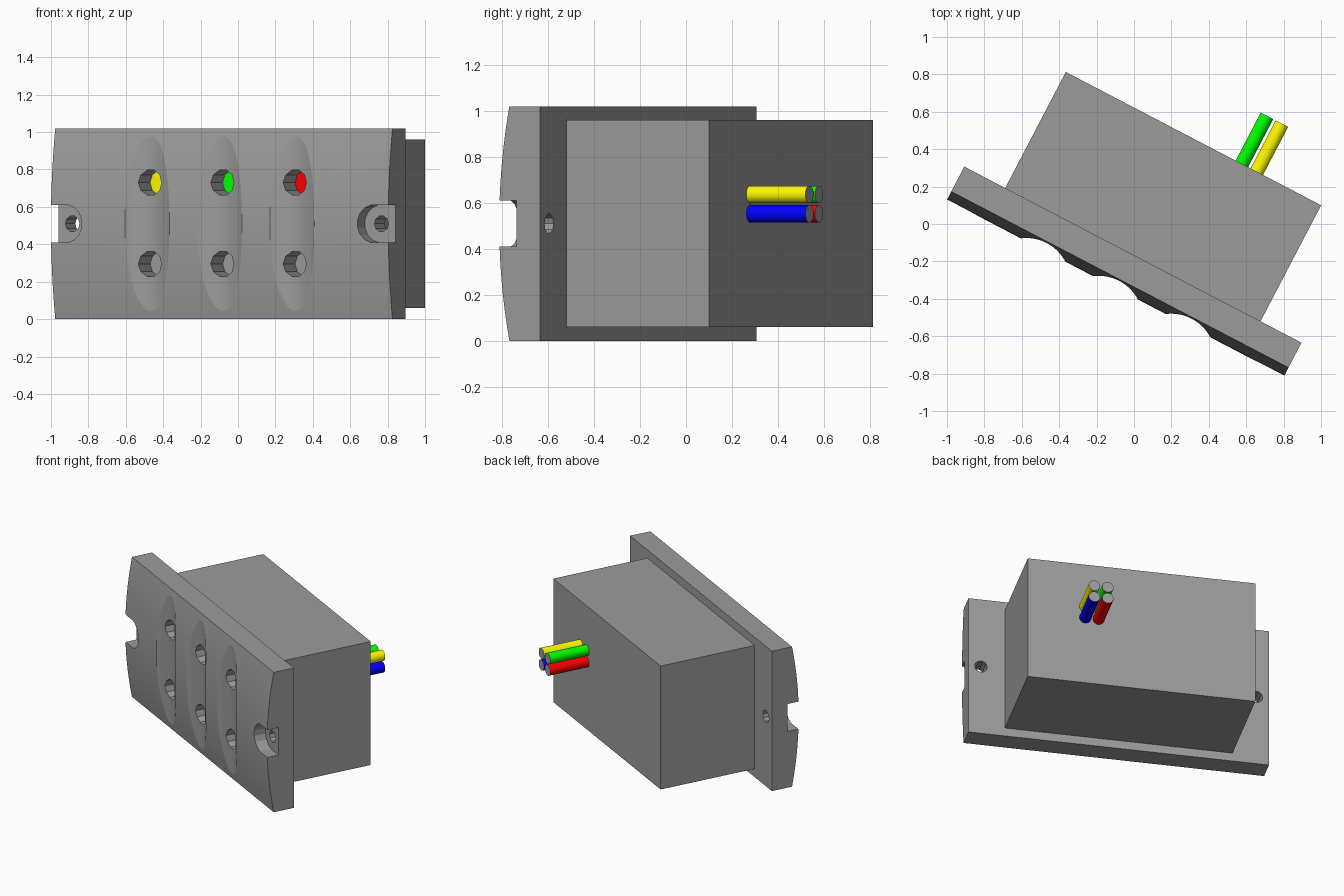
import bpy, bmesh, math
from mathutils import Matrix, Vector

if "Cube" in bpy.data.objects:
    bpy.data.objects.remove(bpy.data.objects["Cube"])

# Local frame: x along the face plate, y towards the back (0 = back of plate), z up
TURN = math.radians(-27.57)
CENTRE = (-0.006, -0.164, 0)
MID_Z = 0.51
HALF_LEN = 1.017
COLOURS = {"yellow": (1, 0.95, 0, 1), "green": (0, 1, 0, 1), "red": (1, 0, 0, 1),
           "blue": (0, 0, 1, 1), "dark_grey": (0.33, 0.33, 0.33, 1)}
materials = {}
for cname, rgba in COLOURS.items():
    materials[cname] = bpy.data.materials.new(cname)
    materials[cname].diffuse_color = rgba


def finish(bm, name):
    bmesh.ops.recalc_face_normals(bm, faces=bm.faces)
    me = bpy.data.meshes.new(name)
    bm.to_mesh(me)
    bm.free()
    ob = bpy.data.objects.new(name, me)
    bpy.context.collection.objects.link(ob)
    return ob


def box(name, lo, hi):
    bm = bmesh.new()
    size = [b - a for a, b in zip(lo, hi)]
    mid = [(a + b) / 2 for a, b in zip(lo, hi)]
    bmesh.ops.create_cube(bm, size=1, matrix=Matrix.Translation(mid) @ Matrix.Diagonal((*size, 1)))
    return finish(bm, name)


def rod(name, x, z, y0, y1, r, sides=12):
    """Cylinder running front to back."""
    bm = bmesh.new()
    m = (Matrix.Translation((x, (y0 + y1) / 2, z)) @ Matrix.Rotation(math.pi / 2, 4, 'X')
         @ Matrix.Rotation(math.pi / sides, 4, 'Z'))
    bmesh.ops.create_cone(bm, cap_ends=True, segments=sides, radius1=r, radius2=r,
                          depth=y1 - y0, matrix=m)
    return finish(bm, name)


def cut(target, cutter):
    cutter.hide_render = True
    mod = target.modifiers.new("cut", 'BOOLEAN')
    mod.operation, mod.solver, mod.object = 'DIFFERENCE', 'EXACT', cutter
    bpy.context.view_layer.objects.active = target
    bpy.ops.object.modifier_apply(modifier=mod.name)
    bpy.data.objects.remove(cutter)


def colour(ob, cname, grey_ends=False):
    ob.data.materials.append(materials[cname])
    if grey_ends:
        ob.data.materials.append(materials["dark_grey"])
        for p in ob.data.polygons:
            p.material_index = 1 if abs(p.normal.y) > 0.9 else 0


# Face plate: flat back, gently bowed front, extruded along x
bm = bmesh.new()
half = 0.51
bow_r = (half ** 2 + 0.05 ** 2) / 0.1
N = 20
profile = [(0, 0), (0, 2 * half)]
for i in range(N + 1):
    a = math.asin(half / bow_r) * (1 - 2 * i / N)
    profile.append((-0.2 + bow_r * (1 - math.cos(a)), MID_Z + bow_r * math.sin(a)))
face = bm.faces.new([bm.verts.new((-HALF_LEN, y, z)) for y, z in profile])
ext = bmesh.ops.extrude_face_region(bm, geom=[face])
bmesh.ops.translate(bm, vec=Vector((2 * HALF_LEN, 0, 0)),
                    verts=[v for v in ext["geom"] if isinstance(v, bmesh.types.BMVert)])
plate = finish(bm, "face_plate")
colour(plate, "dark_grey")

# Three scooped grooves with two socket holes each
groove_r, groove_floor = 0.236, -0.158
LAMPS = [(-0.437, "yellow"), (0.0, "green"), (0.437, "red")]
for x, cname in LAMPS:
    bm = bmesh.new()
    bmesh.ops.create_cone(bm, cap_ends=True, segments=96, radius1=groove_r, radius2=groove_r,
                          depth=1.6, matrix=Matrix.Translation((x, groove_floor - groove_r, MID_Z)))
    cut(plate, finish(bm, "groove_cutter"))
    for z in (0.295, 0.73):
        cut(plate, rod("socket_cutter", x, z, -0.3, -0.03, 0.07, 10))

# Open-ended screw recesses and screw holes at both ends
for s in (-1, 1):
    x = s * 0.932
    cut(plate, rod("recess_cutter", x, MID_Z, -0.3, -0.115, 0.102, 16))
    xs = sorted((x, s * 1.1))
    cut(plate, box("slot_cutter", (xs[0], -0.3, MID_Z - 0.1), (xs[1], -0.115, MID_Z + 0.1)))
    cut(plate, rod("screw_hole_cutter", x, MID_Z, -0.3, 0.1, 0.043, 10))

# Housing behind the plate
colour(box("housing", (-0.77, -0.005, 0.06), (0.77, 0.70, 0.96)), "dark_grey")

# Coloured lamps at the bottom of the upper sockets
for x, cname in LAMPS:
    colour(rod(cname + "_lamp", x, 0.73, -0.032, -0.022, 0.0695, 10), cname)

# Four short wires from the back, with plain cut ends
for x, z, cname in ((0.292, 0.637, "green"), (0.382, 0.637, "yellow"),
                    (0.292, 0.553, "red"), (0.382, 0.553, "blue")):
    colour(rod(cname + "_wire", x, z, 0.69, 0.99, 0.039), cname, grey_ends=True)

# Turn everything into place; smooth the wires, and keep the groove rims crisp
for ob in bpy.data.objects:
    ob.location = CENTRE
    ob.rotation_euler = (0, 0, TURN)
    for other in bpy.data.objects:
        other.select_set(other == ob)
    bpy.context.view_layer.objects.active = ob
    bpy.ops.object.shade_smooth_by_angle(angle=math.radians(6 if ob == plate else 30.5))

for m in bpy.data.materials:
    if m.users and not m.is_grease_pencil:
        m.use_nodes = True
        m.node_tree.nodes["Principled BSDF"].inputs["Base Color"].default_value = m.diffuse_color
